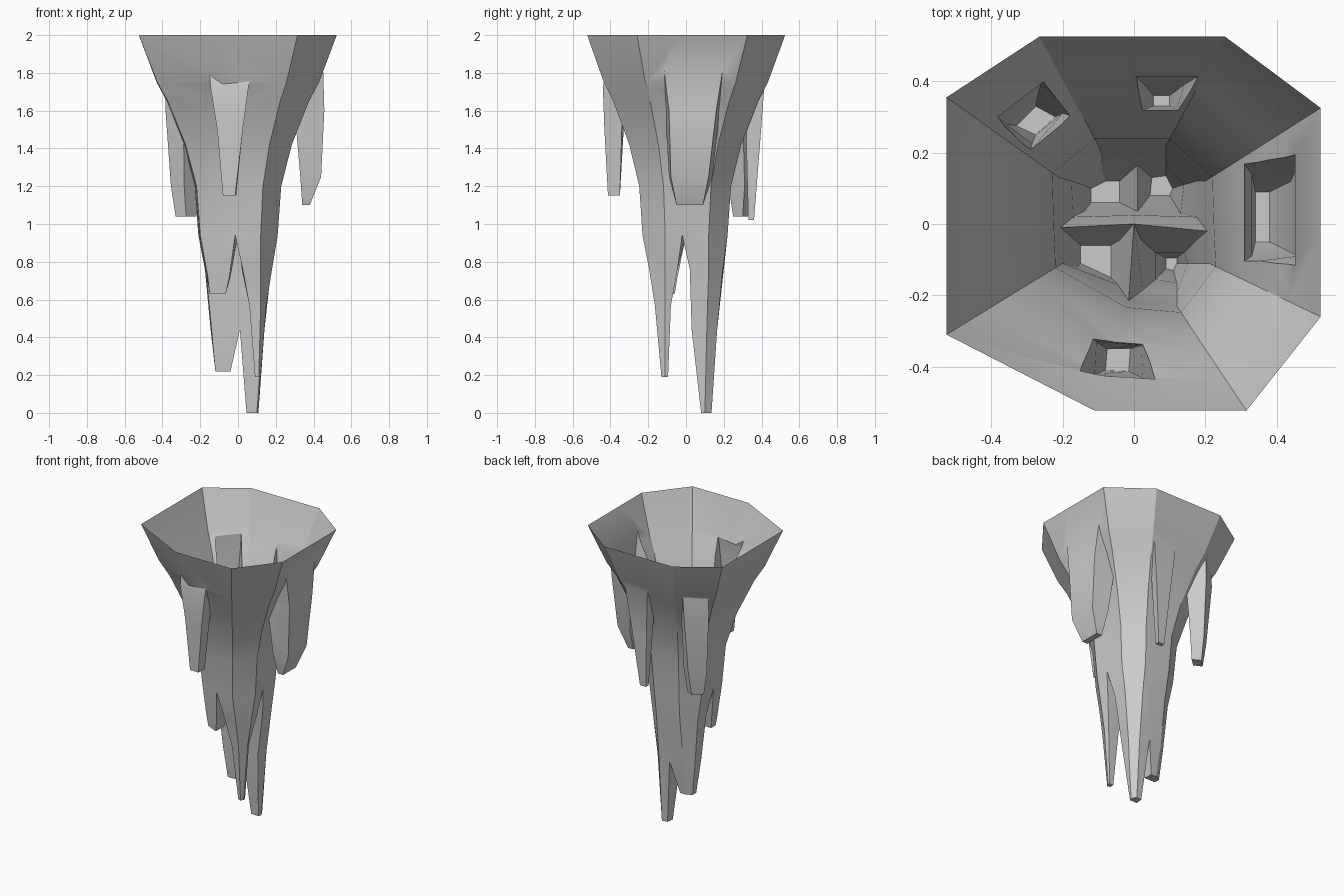
import bpy, bmesh, math

if "Cube" in bpy.data.objects:
    bpy.data.objects.remove(bpy.data.objects["Cube"])


def loft(bm, rings, cap_start=False, cap_end=False):
    """Skin a list of (z, [(x, y), ...]) rings."""
    loops = [[bm.verts.new((x, y, z)) for x, y in pts] for z, pts in rings]
    for a, b in zip(loops, loops[1:]):
        for i in range(len(a)):
            j = (i + 1) % len(a)
            bm.faces.new((a[i], a[j], b[j], b[i]))
    if cap_start:
        bm.faces.new(loops[0])
    if cap_end:
        bm.faces.new(loops[-1])


def finish(bm, name):
    bmesh.ops.remove_doubles(bm, verts=bm.verts, dist=0.0005)
    bmesh.ops.recalc_face_normals(bm, faces=bm.faces)
    me = bpy.data.meshes.new(name)
    bm.to_mesh(me)
    bm.free()
    ob = bpy.data.objects.new(name, me)
    bpy.context.collection.objects.link(ob)
    return ob


# Funnel: blend from the wide rim outline to the narrow neck outline
rim = [(-.525, -.31), (-.11, -.523), (.315, -.523), (.523, -.26), (.523, -.03), (.523, .325),
       (.255, .525), (0, .525), (-.265, .525), (-.525, .355), (-.525, 0)]
neck = [(-.2, -.11), (-.015, -.215), (.12, -.23), (.21, -.11), (.205, -.02), (.2, .12),
        (.09, .22), (.01, .22), (-.1, .22), (-.21, .13), (-.205, -.01)]
bm = bmesh.new()
profile = [(2, 1), (1.75, .70), (1.65, .53), (1.42, .24), (1.2, .06), (.94, 0)]
loft(bm, [(z, [(n[0] + (r[0] - n[0]) * t, n[1] + (r[1] - n[1]) * t)
               for r, n in zip(rim, neck)]) for z, t in profile], cap_start=True)

# The neck divides into two front prongs and a back part that divides again
c = (0, 0)
fl, front, f2, fr, rm, br, b5, bk, b6, bl, lm = neck
loft(bm, [(.94, [lm, fl, front, c]),
          (.72, [(-.165, -.045), (-.16, -.12), (-.045, -.17), (-.04, -.045)]),
          (.63, [(-.15, -.06), (-.15, -.11), (-.065, -.15), (-.065, -.06)])], cap_end=True)
loft(bm, [(.94, [c, front, f2, fr, rm]),
          (.76, [(.02, -.045), (.025, -.185), (.12, -.195), (.18, -.11), (.175, -.045)]),
          (.57, [(.06, -.08), (.06, -.155), (.12, -.165), (.15, -.11), (.14, -.08)]),
          (.19, [(.09, -.095), (.09, -.125), (.11, -.13), (.12, -.11), (.12, -.095)])],
     cap_end=True)
low = [(-.14, .035), (.01, .035), (.13, .03), (.14, .11), (.09, .165), (.01, .165),
       (-.09, .155), (-.145, .11)]
loft(bm, [(.94, [lm, c, rm, br, b5, bk, b6, bl]),
          (.76, [(-.17, .02), (.005, .025), (.175, .02), (.175, .12), (.09, .195),
                 (.01, .2), (-.09, .195), (-.175, .12)]),
          (.44, low)])
loft(bm, [(.44, [low[i] for i in (0, 1, 5, 6, 7)]),
          (.22, [(-.12, .06), (-.04, .06), (-.04, .12), (-.08, .12), (-.12, .1)])], cap_end=True)
loft(bm, [(.44, low[1:6]),
          (0, [(.045, .08), (.1, .08), (.108, .1), (.09, .135), (.05, .13)])], cap_end=True)
body = finish(bm, "stalactite")

# Hanging side drips, joined to the funnel wall
drips = {
    "front_drip": [
        (1.85, [(-.155, -.40), (.07, -.42), (.07, -.3), (-.15, -.3)]),
        (1.72, [(-.145, -.425), (.055, -.44), (.05, -.32), (-.13, -.31)]),
        (1.5, [(-.11, -.42), (.025, -.432), (.02, -.34), (-.105, -.33)]),
        (1.15, [(-.08, -.41), (-.015, -.413), (-.01, -.35), (-.075, -.35)])],
    "right_drip": [
        (1.85, [(.33, -.14), (.45, -.12), (.45, .2), (.33, .22)]),
        (1.6, [(.3, -.11), (.457, -.09), (.457, .16), (.3, .18)]),
        (1.25, [(.33, -.09), (.44, -.08), (.44, .12), (.33, .14)]),
        (1.1, [(.34, -.05), (.38, -.05), (.38, .09), (.34, .09)])],
    "left_drip": [
        (1.8, [(-.38, .3), (-.25, .4), (-.13, .3), (-.28, .18)]),
        (1.62, [(-.385, .3), (-.26, .395), (-.17, .3), (-.29, .2)]),
        (1.2, [(-.355, .28), (-.27, .36), (-.2, .31), (-.285, .225)]),
        (1.04, [(-.33, .275), (-.275, .33), (-.22, .3), (-.275, .25)])],
    "back_drip": [
        (1.8, [(0, .42), (.19, .42), (.14, .32), (0, .32)]),
        (1.4, [(.03, .39), (.14, .39), (.12, .32), (.03, .32)]),
        (1.02, [(.055, .36), (.1, .36), (.1, .33), (.055, .33)])],
}
helpers = []
for name, rings in drips.items():
    bm = bmesh.new()
    loft(bm, rings, True, True)
    ob = finish(bm, name)
    ob.hide_render = True
    helpers.append(ob)
    mod = body.modifiers.new(name, 'BOOLEAN')
    mod.operation = 'UNION'
    mod.solver = 'EXACT'
    mod.object = ob

dg = bpy.context.evaluated_depsgraph_get()
mesh = bpy.data.meshes.new_from_object(body.evaluated_get(dg))
body.modifiers.clear()
body.data = mesh
for ob in helpers:
    bpy.data.objects.remove(ob)

# Open the top so the hollow inside shows
bm = bmesh.new()
bm.from_mesh(mesh)
lids = [f for f in bm.faces if all(v.co.z > 1.999 for v in f.verts)]
bmesh.ops.delete(bm, geom=lids, context='FACES')
bm.to_mesh(mesh)
bm.free()

bpy.context.view_layer.objects.active = body
body.select_set(True)
bpy.ops.object.shade_smooth_by_angle(angle=math.radians(30))
